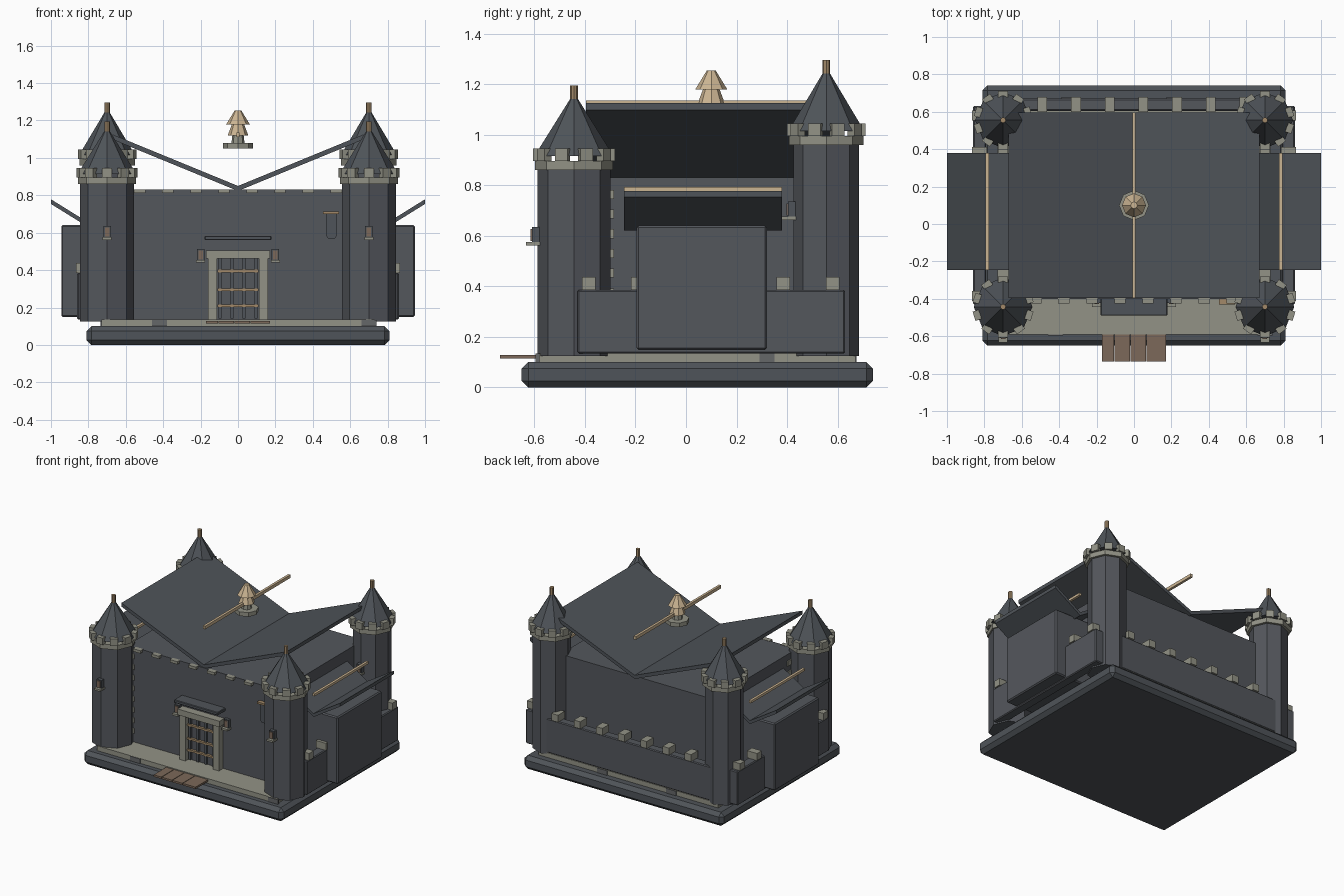
import bpy, bmesh, math
from mathutils import Matrix, Vector

cube = bpy.data.objects.get("Cube")
if cube:
    bpy.data.objects.remove(cube)


def material(name, r, g, b):
    m = bpy.data.materials.new(name)
    m.use_nodes = True
    m.diffuse_color = (r, g, b, 1)
    m.node_tree.nodes["Principled BSDF"].inputs["Base Color"].default_value = (r, g, b, 1)
    return m


WALL = material("slate wall", .088, .095, .108)
ROOF = material("slate roof", .078, .088, .1)
STONE = material("pale stone", .29, .29, .24)
SHADE = material("grey stone", .13, .135, .14)
GOLD = material("pale gold", .6, .46, .29)
BRASS = material("aged brass", .36, .25, .14)
WOOD = material("brown wood", .2, .14, .1)


def finish(name, bm, mat, bevel=0):
    bmesh.ops.recalc_face_normals(bm, faces=bm.faces)
    mesh = bpy.data.meshes.new(name)
    bm.to_mesh(mesh)
    bm.free()
    mesh.materials.append(mat)
    ob = bpy.data.objects.new(name, mesh)
    bpy.context.collection.objects.link(ob)
    if bevel:
        mod = ob.modifiers.new("soft edge", 'BEVEL')
        mod.width = bevel
        mod.segments = 1
    return ob


def add_box(bm, x, y, z, turn=Matrix.Identity(4)):
    """Box given by its (low, high) pair on each axis."""
    mid = Vector([(a + b) / 2 for a, b in (x, y, z)])
    size = [b - a for a, b in (x, y, z)]
    bmesh.ops.create_cube(bm, size=1, matrix=turn @ Matrix.Translation(mid) @ Matrix.Diagonal((*size, 1)))


def box(name, x, y, z, mat, bevel=0):
    bm = bmesh.new()
    add_box(bm, x, y, z)
    return finish(name, bm, mat, bevel)


def cone(name, x, y, z, r1, r2, mat, sides=8):
    bm = bmesh.new()
    bmesh.ops.create_cone(bm, cap_ends=True, segments=sides, radius1=r1, radius2=r2, depth=z[1] - z[0],
                          matrix=Matrix.Translation((x, y, sum(z) / 2)))
    return finish(name, bm, mat)


def prism(name, points, y, mat):
    """Outline in x and z, extruded along y."""
    bm = bmesh.new()
    face = bm.faces.new([bm.verts.new((px, y[0], pz)) for px, pz in points])
    out = bmesh.ops.extrude_face_region(bm, geom=[face])
    bmesh.ops.translate(bm, vec=(0, y[1] - y[0], 0), verts=[v for v in out["geom"] if isinstance(v, bmesh.types.BMVert)])
    return finish(name, bm, mat)


def around(c, half):
    return (c - half, c + half)


def mirrored(x, side):
    return tuple(sorted((x[0] * side, x[1] * side)))


# Ground slab, courtyard floor and drawbridge
box("ground_slab", (-.81, .81), (-.65, .74), (0, .1), ROOF, .026)
box("courtyard_floor", (-.73, .73), (-.59, .67), (.1, .135), STONE)
for i, x in enumerate((-.42, .7)):
    box(f"floor_patch_{i}", around(x, .04), (-.595, -.58), (.1, .134), SHADE)
    box(f"back_floor_patch_{i}", around(-x / 2, .04), (.66, .675), (.1, .134), SHADE)
for side in (-1, 1):
    box("side_floor_patch", mirrored((.72, .735), side), (.29, .35), (.1, .134), SHADE)
for i, x in enumerate(((-.17, -.108), (-.104, -.022), (-.018, .063), (.067, .17))):
    box(f"drawbridge_plank_{i}", x, (-.735, -.58), (.114, .128), WOOD)

# Hall with corner stones and cornice blocks
box("hall", (-.62, .62), (-.4, .57), (.13, .83), WALL)
bm = bmesh.new()
for side in (-1, 1):
    for i in range(8):
        z = .2 + i * .078
        add_box(bm, mirrored((.558, .628), side), (-.408, -.285), (z, z + .036))
finish("corner_stones", bm, STONE)
bm = bmesh.new()
for i in range(8):
    add_box(bm, around((i - 3.5) * .15, .03), (-.425, -.39), (.812, .832))
finish("cornice_blocks", bm, STONE)


# Inward-sloping roofs with a beam above each valley
def valley_roof(name, x, half, z, rise, y, thick, beam):
    top = [(x - half, z + rise), (x, z), (x + half, z + rise)]
    under = [(px, pz - thick) for px, pz in reversed(top)]
    prism(name + "_roof", top + under, y, ROOF)
    box(name + "_beam", around(x, .009), y, beam, GOLD)


valley_roof("hall", 0, .67, .85, .275, (-.395, .595), .027, (1.112, 1.135))
for side in (-1, 1):
    valley_roof("wing", side * .785, .214, .645, .133, (-.245, .38), .025, (.774, .792))

# Floating finial above the hall roof
for name, z, r1, r2, mat in (("finial_collar", (1.05, 1.08), .08, .08, STONE),
                             ("finial_post", (1.08, 1.125), .035, .03, STONE),
                             ("finial_skirt", (1.12, 1.2), .055, .025, GOLD),
                             ("finial_cap", (1.178, 1.253), .064, .018, GOLD)):
    cone(name, 0, .1, z, r1, r2, mat)


# Corner towers
def slit_window(name, x, y, z):
    box(name + "_frame", around(x, .02), (y - .022, y + .02), (z - .03, z + .035), ROOF)
    box(name + "_shutter", around(x, .012), (y - .027, y), (z - .02, z + .027), WOOD)
    box(name + "_sill", around(x, .024), (y - .045, y + .01), (z - .038, z - .024), STONE)


def tower(name, x, y, top, r, rim, tip):
    cone(name + "_body", x, y, (.125, top), r, r, WALL)
    cone(name + "_collar", x, y, (top - .01, top + .025), rim, rim, STONE)
    cone(name + "_roof", x, y, (top + .045, tip), rim + .002, .01, ROOF)
    cone(name + "_spire", x, y, (tip - .03, tip + .045), .015, .015, BRASS)
    bm = bmesh.new()
    for i in range(10):
        turn = Matrix.Translation((x, y, 0)) @ Matrix.Rotation(math.tau * (i + .5) / 10, 4, 'Z')
        add_box(bm, (rim - .026, rim + .008), (-.026, .026), (top + .025, top + .075), turn)
    finish(name + "_merlons", bm, STONE)
    slit_window(name + "_window", x, y - r, top - .27)


for side in (-1, 1):
    tower("front_tower", side * .7, -.443, .87, .145, .155, 1.15)
    tower("rear_tower", side * .7, .555, .97, .13, .148, 1.25)

# Side wings and low side walls
for side in (-1, 1):
    box("wing", mirrored((.6, .945), side), (-.195, .32), (.148, .64), WALL, .008)
    box("side_wall", mirrored((.79, .86), side), (-.43, .63), (.135, .385), WALL, .006)
    bm = bmesh.new()
    for y in (-.385, -.19, .385, .58):
        add_box(bm, mirrored((.785, .865), side), around(y, .027), (.385, .437))
    finish("side_merlons", bm, STONE)

# Low back wall
box("back_wall", (-.7, .7), (.605, .67), (.135, .385), WALL, .006)
bm = bmesh.new()
for i in range(7):
    add_box(bm, around(-.49 + i * .18, .026), (.6, .678), (.385, .437))
finish("back_merlons", bm, STONE)

# Gate with portcullis, canopy and lamps
for side in (-1, 1):
    box("gate_post", mirrored((.112, .16), side), (-.45, -.39), (.135, .465), STONE)
    slit_window("gate_lamp", side * .2, -.4, .478)
box("gate_lintel", (-.17, .17), (-.458, -.39), (.462, .505), STONE)
box("gate_panel", (-.113, .113), (-.408, -.39), (.135, .465), WALL)
bm = bmesh.new()
for x in (-.095, -.032, .032, .095):
    add_box(bm, around(x, .008), (-.425, -.405), (.14, .465))
finish("portcullis_bars", bm, ROOF)
bm = bmesh.new()
for z in (.21, .295, .395):
    add_box(bm, (-.11, .11), (-.432, -.415), around(z, .007))
finish("portcullis_bands", bm, BRASS)
box("gate_canopy", (-.178, .178), (-.49, -.395), (.56, .583), ROOF, .004)

# Hanging banner
box("banner_rod", (.455, .54), (-.43, -.4), (.7, .714), BRASS)
prism("banner_cloth", [(.47, .705), (.53, .705), (.53, .585), (.515, .565), (.485, .565), (.47, .585)],
      (-.418, -.41), ROOF)
